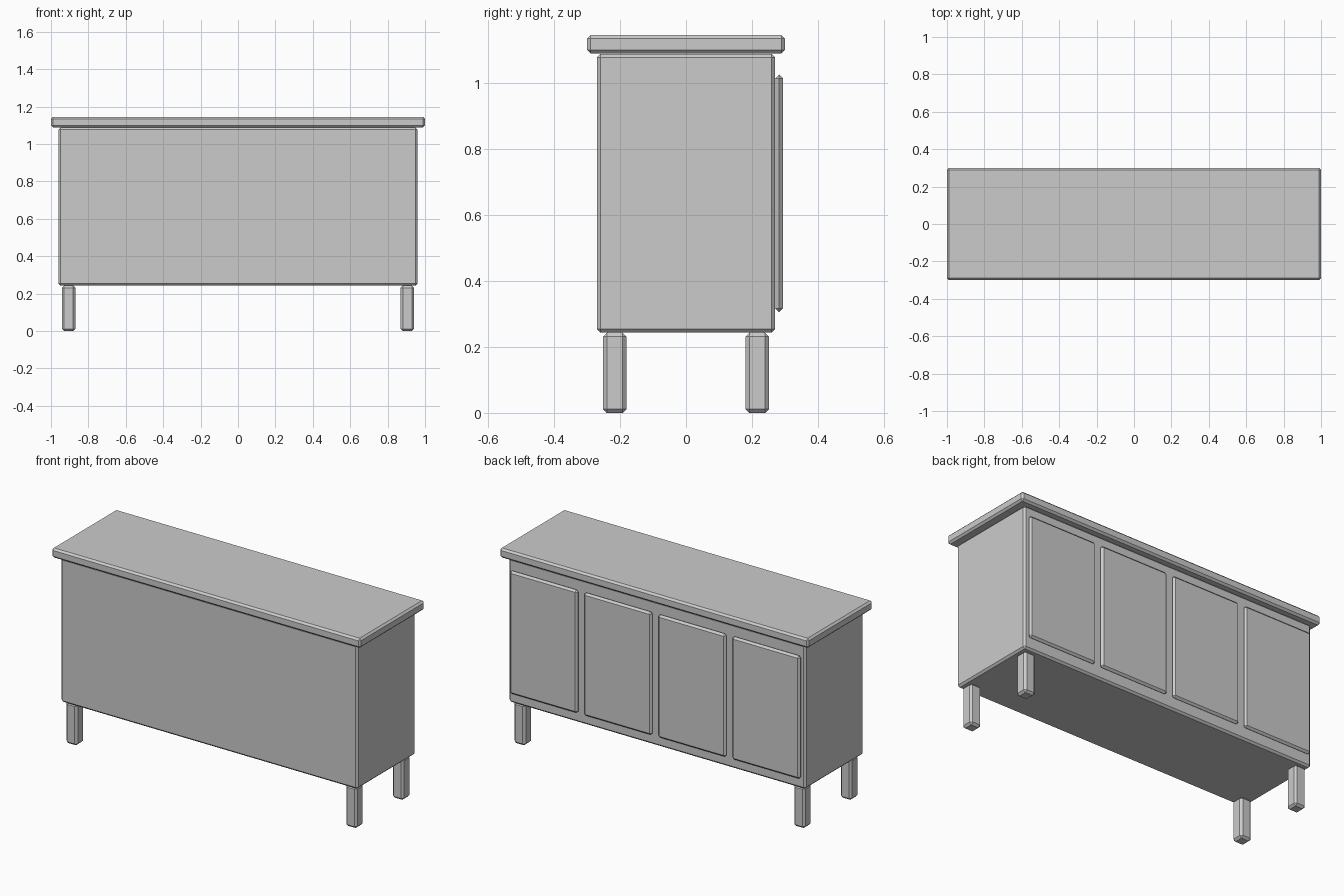
import bpy
import bmesh

if "Cube" in bpy.data.objects:
    bpy.data.objects.remove(bpy.data.objects["Cube"])


def chamfered_box(name, x, y, z, chamfer):
    """Box from (min, max) ranges with a single flat chamfer on every edge."""
    bm = bmesh.new()
    bmesh.ops.create_cube(bm, size=1)
    for v in bm.verts:
        for i, (lo, hi) in enumerate((x, y, z)):
            v.co[i] = hi if v.co[i] > 0 else lo
    bmesh.ops.bevel(bm, geom=bm.edges[:], offset=chamfer, offset_type='OFFSET',
                    segments=1, profile=0.5, affect='EDGES')
    mesh = bpy.data.meshes.new(name)
    bm.to_mesh(mesh)
    bm.free()
    obj = bpy.data.objects.new(name, mesh)
    bpy.context.collection.objects.link(obj)
    return obj


# Cabinet body and overhanging top
chamfered_box("cabinet_body", (-0.96, 0.96), (-0.27, 0.27), (0.243, 1.088), 0.011)
chamfered_box("cabinet_top", (-1.0, 1.0), (-0.30, 0.30), (1.089, 1.145), 0.011)

# Four square legs
for sx, side in ((-1, "left"), (1, "right")):
    for sy, end in ((-1, "front"), (1, "back")):
        cx, cy = sx * 0.905, sy * 0.216
        chamfered_box(f"{end}_{side}_leg", (cx - 0.036, cx + 0.036),
                      (cy - 0.036, cy + 0.036), (0.0, 0.243), 0.012)

# Four door panels on the +y side
for i in range(4):
    cx = -0.72 + 0.48 * i
    chamfered_box(f"door_{i + 1}", (cx - 0.22, cx + 0.22),
                  (0.27, 0.294), (0.305, 1.025), 0.0115)
